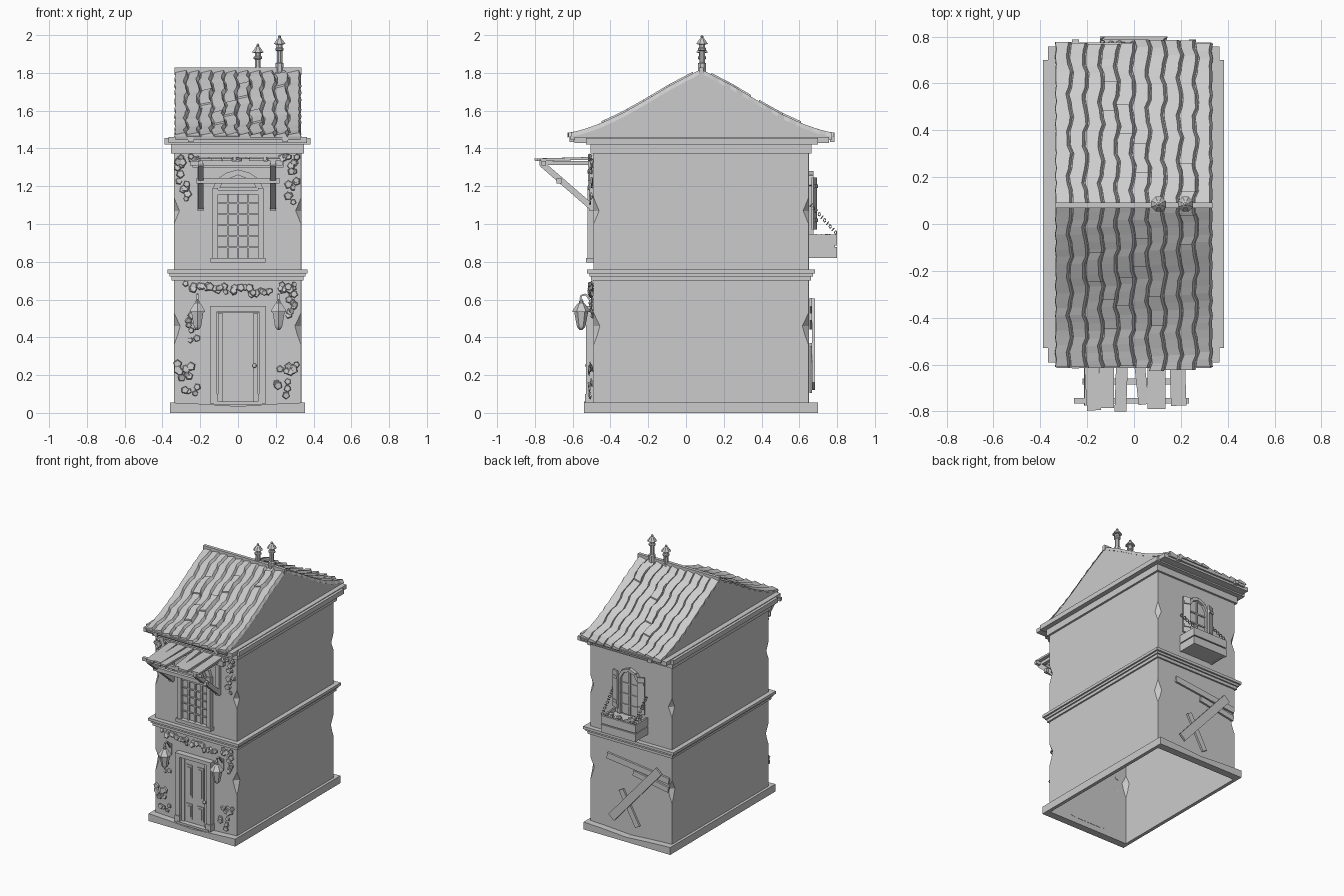
import bpy, bmesh, math, random
from mathutils import Vector, Matrix

random.seed(4)
if "Cube" in bpy.data.objects:
    bpy.data.objects.remove(bpy.data.objects["Cube"])

grey = bpy.data.materials.new("plain_grey")
grey.use_nodes = True
grey.diffuse_color = (0.6, 0.6, 0.6, 1)
grey.node_tree.nodes["Principled BSDF"].inputs["Base Color"].default_value = (0.6, 0.6, 0.6, 1)


def finish(name, bm):
    bmesh.ops.recalc_face_normals(bm, faces=bm.faces)
    me = bpy.data.meshes.new(name)
    bm.to_mesh(me)
    bm.free()
    me.materials.append(grey)
    ob = bpy.data.objects.new(name, me)
    bpy.context.collection.objects.link(ob)
    return ob


def loft(name, rings, caps=True):
    """Skin a list of point rings."""
    bm = bmesh.new()
    vs = [[bm.verts.new(p) for p in r] for r in rings]
    n = len(vs[0])
    for a, b in zip(vs, vs[1:]):
        for i in range(n):
            bm.faces.new((a[i], a[(i + 1) % n], b[(i + 1) % n], b[i]))
    if caps:
        bm.faces.new(vs[0])
        bm.faces.new(vs[-1])
    return finish(name, bm)


def box(name, x0, x1, y0, y1, z0, z1):
    return loft(name, [[(x0, y0, z), (x1, y0, z), (x1, y1, z), (x0, y1, z)] for z in (z0, z1)])


def plate(name, pts, y0, y1):
    return loft(name, [[(x, y, z) for x, z in pts] for y in (y0, y1)])


def beam(name, a, b, w, h, up=(0, 1, 0)):
    """Bar from a to b, h thick along up and w across."""
    a, b = Vector(a), Vector(b)
    side = Vector(up).cross(b - a).normalized() * w / 2
    top = (b - a).cross(side).normalized() * h / 2
    return loft(name, [[p + side + top, p - side + top, p - side - top, p + side - top] for p in (a, b)])


def lathe(name, profile, x, y, z, n=8):
    angles = [math.tau * (i + 0.5) / n for i in range(n)]
    return loft(name, [[(x + r * math.cos(a), y + r * math.sin(a), z + h) for a in angles]
                       for r, h in profile])


def leaves(name, spots, size):
    """Five-sided leaves lying near the front wall."""
    bm = bmesh.new()
    for x, y, z in spots:
        m = (Matrix.Translation((x, y, z)) @ Matrix.Rotation(random.uniform(0, 6), 4, 'Y')
             @ Matrix.Rotation(math.pi / 2 + random.uniform(-.4, .4), 4, 'X'))
        r = size * random.uniform(.75, 1.2)
        bmesh.ops.create_cone(bm, cap_ends=True, segments=5, radius1=r, radius2=r * .8,
                              depth=.008, matrix=m)
    return finish(name, bm)


# Plinth with worn front and back edges
sag = [(-.36, 0), (.355, 0), (.355, .055), (.2, .048), (0, .035), (-.2, .048), (-.36, .055)]
plate("plinth_front", sag, -.54, -.485)
plate("plinth_back", sag, .645, .70)
box("plinth_left", .33, .355, -.49, .65, 0, .055)
box("plinth_right", -.36, -.335, -.49, .65, 0, .055)

# Hollow walls with chipped corners
X0, X1, Y0, Y1 = -.34, .335, -.49, .65
chips = [(0, .001), (.36, .001), (.41, .02), (.46, .034), (.53, .001), (.75, .001),
         (1.0, .001), (1.07, .03), (1.14, .001), (1.4, .001)]
loft("walls", [[(X0 + c, Y0, z), (X1 - c, Y0, z), (X1, Y0 + c, z), (X1, Y1 - c, z),
                (X1 - c, Y1, z), (X0 + c, Y1, z), (X0, Y1 - c, z), (X0, Y0 + c, z)]
               for z, c in chips], caps=False)

# Mouldings
for z0, z1, o in [(.70, .722, .012), (.722, .738, .022), (.738, .758, .034)]:
    box("floor_moulding", X0 - o, X1 + o, Y0 - o, Y1 + o, z0, z1)
box("frieze", X0 - .015, X1 + .015, Y0 - .015, Y1 + .015, 1.372, 1.42)
box("cornice_side", -.388, .385, -.53, .70, 1.42, 1.455)
box("cornice_end", -.368, .365, -.59, .757, 1.43, 1.46)

# Roof body with concave slopes
RY = .08
curve = [(0, 1.80), (.165, 1.713), (.325, 1.618), (.43, 1.56), (.535, 1.512), (.62, 1.482), (.695, 1.463)]


def slope(t):
    d = t * .695
    for (d0, z0), (d1, z1) in zip(curve, curve[1:]):
        if d <= d1 + 1e-6:
            return d, z0 + (z1 - z0) * (d - d0) / (d1 - d0)
    return d, curve[-1][1]


profile = [(RY - d, z) for d, z in reversed(curve)] + [(RY + d, z) for d, z in curve[1:]]
profile += [(RY + .69, 1.445), (RY - .69, 1.445)]
loft("roof_body", [[(x, y, z) for y, z in profile] for x in (-.33, .33)])


# Wavy roofing strips, each with a raised right edge
def edge(k, t):
    return -.335 + .067 * k + .008 * math.sin(t * 25 + .5 * k) * (0 < k < 10) + .003 * math.sin(t * 61 + k)


def strip(name, s, k, t0, t1, lift, steps):
    rings = []
    for j in range(steps + 1):
        t = t0 + (t1 - t0) * j / steps
        d, z = slope(min(t, 1))
        y = RY + s * d * t / max(min(t, 1), .001)
        a, b = edge(k, t), edge(k + 1, t)
        rings.append([(a, y, z - .004), (a + .002, y, z + .008 + lift),
                      (b - .013, y, z + .02 + lift), (b - .001, y, z - .004)])
    loft(name, rings)


for s in (-1, 1):
    for k in range(10):
        strip("roof_strip", s, k, 0, random.uniform(.985, 1.02), 0, 22)
for s, k, t in [(1, 3, .76), (1, 4, .62), (1, 5, .38), (1, 8, .26), (-1, 8, .24), (-1, 5, .38),
                (-1, 2, .47), (-1, 4, .62), (-1, 3, .76), (-1, 6, .74)]:
    strip("raised_strip", s, k, t - .18, t, .009, 4)
box("ridge_cap", -.335, .335, RY - .012, RY + .012, 1.79, 1.828)
for s, y in ((-1, -.605), (1, .775)):
    for x in (-.25, .25):
        box("rafter_end", x - .015, x + .015, y - .012, y + .012, 1.435, 1.46)

# Chimney pipes
for x, top in ((.105, 1.955), (.22, 2.0)):
    lathe("chimney_pipe", [(.024, 1.79 - top), (.024, -.15), (.016, -.145), (.016, -.085), (.024, -.08),
                           (.024, -.07), (.017, -.065), (.017, -.05), (.034, -.047), (.014, -.02),
                           (.007, -.015), (.009, -.007), (.002, 0)], x, .085, top)

# Front door
box("door_leaf", -.112, .112, -.503, -.488, .05, .535)
for s in (-1, 1):
    box("door_post", s * .128 - .017, s * .128 + .017, -.53, -.488, .05, .545)
    box("door_post_foot", s * .128 - .021, s * .128 + .021, -.535, -.488, .05, .10)
    box("door_stile", s * .095 - .012, s * .095 + .012, -.511, -.5, .06, .53)
    for z0, z1 in ((.09, .20), (.25, .49)):
        box("door_panel", s * .046 - .024, s * .046 + .024, -.509, -.5, z0, z1)
        box("door_panel_field", s * .046 - .014, s * .046 + .014, -.514, -.5, z0 + .015, z1 - .015)
box("door_lintel", -.148, .148, -.533, -.488, .538, .565)
box("door_step", -.13, .13, -.54, -.488, .045, .06)
bpy.ops.mesh.primitive_uv_sphere_add(segments=10, ring_count=6, radius=.012, location=(.087, -.522, .25))
bpy.context.object.name = "door_knob"
bpy.context.object.data.materials.append(grey)

# Front upper window
box("window_pane", -.108, .108, -.497, -.488, .82, 1.17)
for s in (-1, 1):
    box("window_jamb", s * .12 - .015, s * .12 + .015, -.522, -.488, .81, 1.19)
for i in range(1, 4):
    box("window_bar_upright", -.108 + .054 * i - .005, -.108 + .054 * i + .005, -.51, -.49, .82, 1.17)
for i in range(1, 6):
    box("window_bar_cross", -.108, .108, -.507, -.49, .82 + i * .058 - .004, .82 + i * .058 + .004)
box("window_sill", -.145, .145, -.53, -.488, .795, .82)
box("window_head", -.112, .112, -.522, -.488, 1.155, 1.18)
plate("window_arch", [(-.135, 1.18), (.135, 1.18), (.115, 1.235), (.06, 1.272), (0, 1.288),
                      (-.06, 1.272), (-.115, 1.235)], -.512, -.488)
plate("window_arch_trim", [(-.1, 1.19), (.1, 1.19), (.08, 1.23), (0, 1.262), (-.08, 1.23)], -.52, -.5)

# Plank awning on braces
for x, w, end, tilt in [(-.19, .06, -.795, .02), (-.118, .064, -.785, 0), (-.048, .05, -.8, -.01),
                        (.012, .045, -.77, .03), (.096, .076, -.79, 0), (.181, .066, -.775, .01)]:
    beam("awning_plank", (x, -.49, 1.348), (x + tilt, end, 1.34), w, .014, (0, 0, 1))
box("awning_front_beam", -.255, .235, -.765, -.742, 1.31, 1.333)
box("awning_wall_beam", -.24, .24, -.52, -.488, 1.30, 1.34)
box("awning_tie", -.22, .22, -.685, -.66, 1.215, 1.243)
for x in (-.198, .185):
    beam("awning_brace", (x, -.765, 1.32), (x, -.5, 1.09), .032, .03, (1, 0, 0))
    box("awning_rail", x - .013, x + .013, -.775, -.488, 1.312, 1.334)
    box("awning_wall_post", x - .016, x + .016, -.512, -.488, 1.07, 1.3)

# Wall lanterns
for x in (-.215, .215):
    y = -.555
    lathe("lantern_body", [(.008, .44), (.02, .452), (.024, .465), (.037, .535)], x, y, 0, 6)
    lathe("lantern_roof", [(.047, .535), (.044, .545), (.02, .578), (.012, .582), (.012, .592), (.003, .6)],
          x, y, 0, 6)
    hook = [(-.488, .56), (-.51, .60), (-.53, .627), (-.553, .622), (-.56, .605), (-.548, .595)]
    for a, b in zip(hook, hook[1:]):
        beam("lantern_hook", (x, *a), (x, *b), .01, .01, (1, 0, 0))
    box("lantern_wall_plate", x - .014, x + .014, -.497, -.488, .52, .60)

# Ivy garlands and trailing stems
def trail(x0, z0, x1, z1, n, j=.02):
    return [(x0 + (x1 - x0) * i / n + random.uniform(-j, j), random.uniform(-.515, -.495),
             z0 + (z1 - z0) * i / n + random.uniform(-j, j)) for i in range(n + 1)]


leaves("ivy_garland", trail(-.27, .675, -.1, .66, 11) + trail(-.1, .655, .1, .64, 12)
       + trail(.1, .65, .31, .665, 12) + trail(.28, .65, .285, .5, 9) + trail(-.25, .5, -.23, .38, 6), .02)
leaves("ivy_upper", trail(-.32, 1.35, -.2, 1.33, 7) + trail(-.31, 1.33, -.27, 1.12, 10)
       + trail(.31, 1.35, .2, 1.33, 7) + trail(.3, 1.33, .28, 1.12, 10), .02)
leaves("wall_patches", trail(-.31, .27, -.23, .1, 11, .04) + trail(.27, .27, .22, .1, 11, .045), .022)

# Back window with shutters
box("back_window_pane", -.07, .07, .648, .658, .93, 1.2)
arch = [(-.08, .93), (-.08, 1.2), (-.05, 1.25), (0, 1.27), (.05, 1.25), (.08, 1.2), (.08, .93)]
for (ax, az), (bx, bz) in zip(arch, arch[1:]):
    beam("back_window_frame", (ax, .662, az), (bx, .662, bz), .022, .028)
plate("back_window_top", arch[1:6], .648, .658)
box("back_window_mullion", -.006, .006, .65, .667, .93, 1.26)
for z in (1.0, 1.08, 1.16):
    box("back_window_bar", -.075, .075, .65, .665, z - .005, z + .005)
for s in (-1, 1):
    beam("shutter", (s * .105, .678, .97), (s * .105, .678, 1.245), .052, .012, (s * .35, 1, 0))
    for z in (1.02, 1.2):
        beam("shutter_batten", (s * .083, .694, z), (s * .127, .68, z), .02, .008)

# Flower box on chains
for z0, z1 in ((.82, .878), (.886, .945)):
    box("box_board_front", -.145, .14, .785, .80, z0, z1)
    for x in (-.14, .127):
        box("box_board_side", x, x + .012, .65, .79, z0, z1)
box("box_soil", -.135, .132, .65, .79, .825, .92)
for s in (-1, 1):
    for i in range(10):
        f = i / 9
        bpy.ops.mesh.primitive_torus_add(
            major_radius=.009, minor_radius=.003, major_segments=8, minor_segments=4,
            location=(s * .135, .662 + .13 * f, 1.10 - .145 * f), rotation=(.84, math.pi / 2 * (i % 2), 0))
        bpy.context.object.name = "chain_link"
        bpy.context.object.data.materials.append(grey)
bm = bmesh.new()
for i in range(22):
    spot = Matrix.Translation((random.uniform(-.12, .115), random.uniform(.68, .77), .925))
    bmesh.ops.create_icosphere(bm, subdivisions=1, radius=random.uniform(.014, .024), matrix=spot)
finish("box_plants", bm)

# Boards nailed across the back
for ax, az, bx, bz, y, w in [(.185, .585, -.325, .525, .661, .045), (-.03, .51, -.32, .46, .661, .04),
                             (.07, .36, -.066, .115, .661, .04), (.14, .14, -.25, .585, .675, .06)]:
    beam("nailed_board", (ax, y, az), (bx, y, bz), w, .014)
